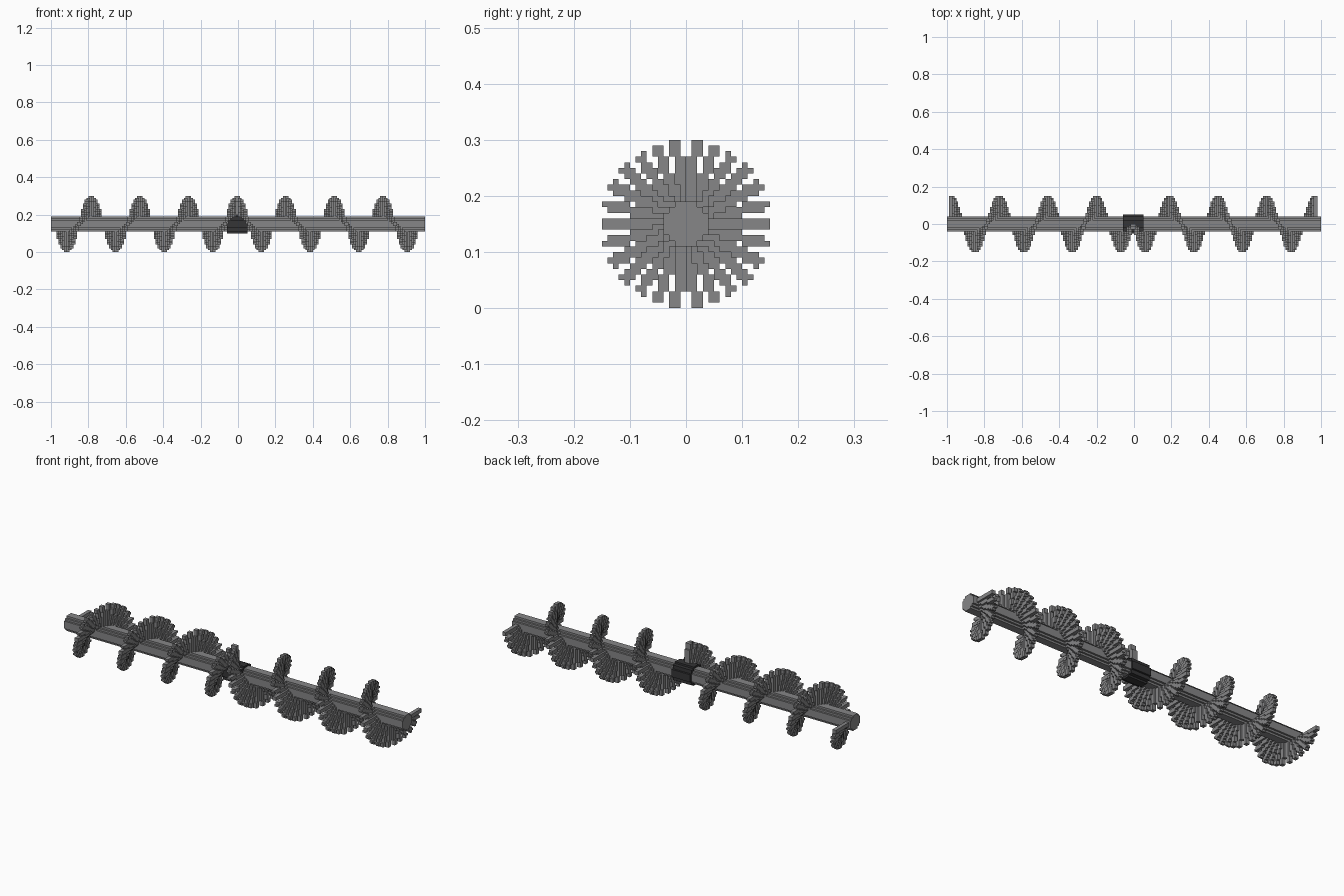
import bpy, bmesh, math

if "Cube" in bpy.data.objects:
    bpy.data.objects.remove(bpy.data.objects["Cube"], do_unlink=True)

U = 0.01            # block size
AXIS_Z = 0.15       # height of the shaft axis
TURN = 26           # bristles per turn of the spiral
LENGTH = 15         # bristle reach from the axis, in blocks


def material(name, colour):
    m = bpy.data.materials.new(name)
    m.use_nodes = True
    m.diffuse_color = (*colour, 1)
    bsdf = m.node_tree.nodes["Principled BSDF"]
    bsdf.inputs["Base Color"].default_value = (*colour, 1)
    bsdf.inputs["Roughness"].default_value = 0.6
    return m


def block_part(name, cells, mat, x0=0.0, step=U):
    """Join blocks into one shell, keeping only the exposed faces."""
    bm = bmesh.new()
    verts = {}

    def vert(p):
        if p not in verts:
            verts[p] = bm.verts.new((x0 + p[0] * step, p[1] * U, AXIS_Z + p[2] * U))
        return verts[p]

    for c in cells:
        for ax in range(3):
            for side in (0, 1):
                near = list(c)
                near[ax] += 2 * side - 1
                if tuple(near) in cells:
                    continue
                ring = []
                for a, b in ((0, 0), (1, 0), (1, 1), (0, 1)):
                    p = list(c)
                    p[ax] += side
                    p[(ax + 1) % 3] += a
                    p[(ax + 2) % 3] += b
                    ring.append(vert(tuple(p)))
                bm.faces.new(ring if side else ring[::-1])
    mesh = bpy.data.meshes.new(name)
    bm.to_mesh(mesh)
    bm.free()
    mesh.materials.append(mat)
    obj = bpy.data.objects.new(name, mesh)
    bpy.context.collection.objects.link(obj)
    return obj


def disc(radius):
    """Stepped round cross-section, one block thick."""
    r = range(-radius, radius)
    return {(0, j, k) for j in r for k in r
            if math.hypot(j + 0.5, k + 0.5) <= radius}


def bristle(angle):
    """Stepped spoke in the y-z plane, angle measured from up toward the front."""
    dy, dz = -math.sin(angle), math.cos(angle)
    spoke = set()
    for j in range(-LENGTH, LENGTH):
        for k in range(-LENGTH, LENGTH):
            y, z = j + 0.5, k + 0.5
            if 2 <= y * dy + z * dz <= LENGTH and abs(y * dz - z * dy) <= 1.0:
                spoke.add((j, k))
    return spoke


grey = material("mid grey", (0.24, 0.24, 0.245))
dark = material("dark grey", (0.035, 0.035, 0.037))

# Shaft and central collar
block_part("shaft", disc(4), grey, x0=-1.0, step=2.0)
block_part("centre_collar", disc(5), dark, x0=-0.06, step=0.11)

# Two opposite-handed spirals of bristles meeting at the collar
spokes = [bristle(2 * math.pi * (n + 0.5) / TURN) for n in range(TURN)]
right_cells, left_cells = set(), set()
for n in range(98):
    for j, k in spokes[n % TURN]:
        right_cells |= {(n - 1, j, k), (n, j, k)}
        left_cells |= {(-n - 2, j, k), (-n - 1, j, k)}
block_part("left_bristle_spiral", right_cells, grey)
block_part("right_bristle_spiral", left_cells, grey)
